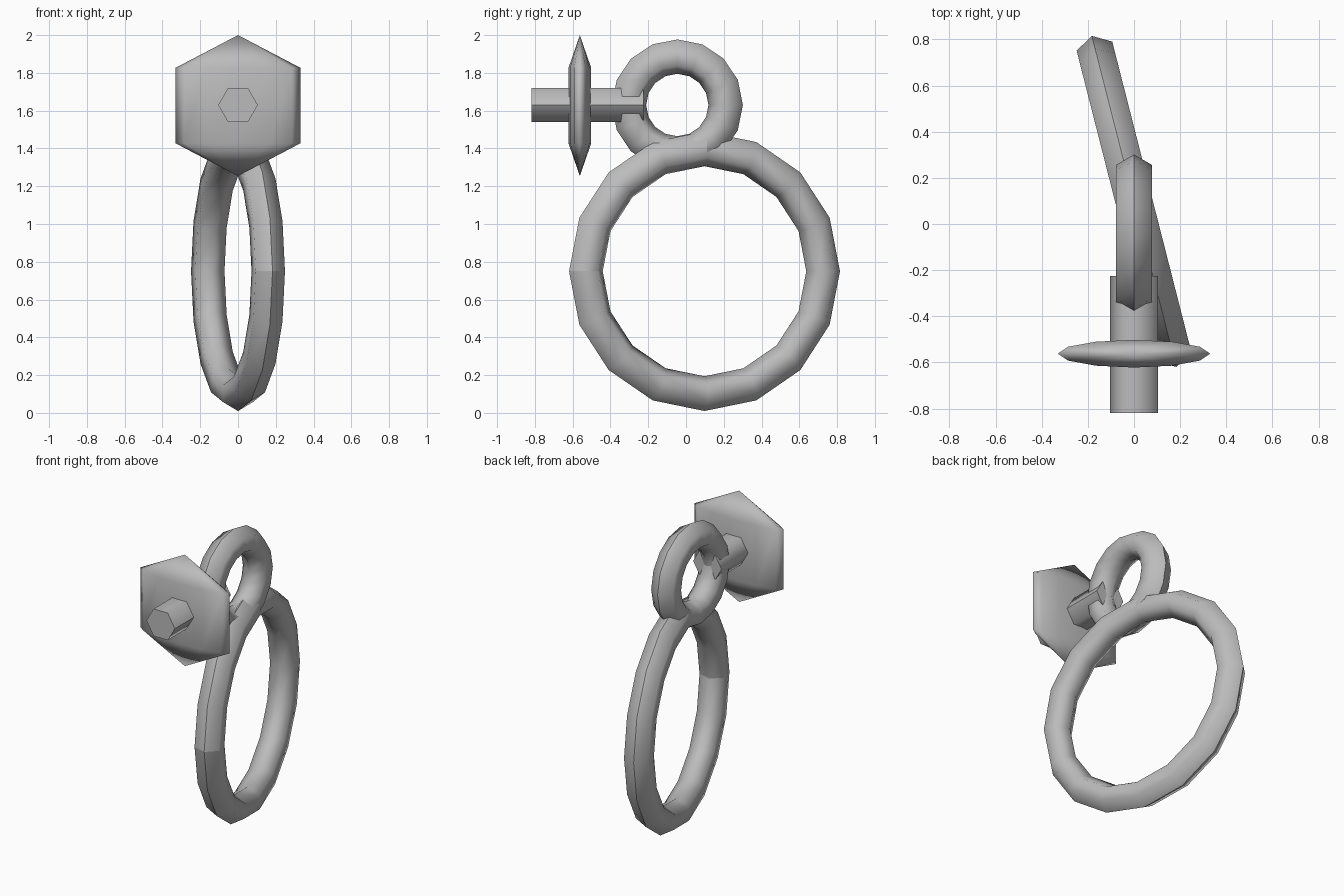
import bpy, bmesh, math
from mathutils import Matrix, Vector

if "Cube" in bpy.data.objects:
    bpy.data.objects.remove(bpy.data.objects["Cube"])

grey = bpy.data.materials.new("grey")
grey.diffuse_color = (0.5, 0.5, 0.5, 1)
grey.use_nodes = True
grey.node_tree.nodes["Principled BSDF"].inputs["Base Color"].default_value = grey.diffuse_color


def finish(name, bm, sharp=lambda e: False):
    """Recalculate normals, smooth the faces, mark chosen edges sharp."""
    bmesh.ops.recalc_face_normals(bm, faces=bm.faces)
    for f in bm.faces:
        f.smooth = True
    for e in bm.edges:
        e.smooth = not sharp(e)
    mesh = bpy.data.meshes.new(name)
    bm.to_mesh(mesh)
    bm.free()
    mesh.materials.append(grey)
    obj = bpy.data.objects.new(name, mesh)
    bpy.context.collection.objects.link(obj)
    return obj


def ring(name, major, minor, centre, turn):
    """Upright ring in the YZ plane: 16 segments of hexagonal tube."""
    bm = bmesh.new()
    n, m = 16, 6
    loops = []
    for i in range(n):
        a = math.tau * i / n
        loop = []
        for j in range(m):
            b = math.tau * j / m
            r = major + minor * math.cos(b)
            loop.append(bm.verts.new((minor * math.sin(b), -r * math.cos(a), r * math.sin(a))))
        loops.append(loop)
    for i in range(n):
        p, q = loops[i], loops[(i + 1) % n]
        for j in range(m):
            k = (j + 1) % m
            bm.faces.new((p[j], p[k], q[k], q[j]))
    start, ridge = set(loops[0]), {l[0] for l in loops}
    obj = finish(name, bm, lambda e: set(e.verts) <= ridge or set(e.verts) <= start)
    obj.location = centre
    obj.rotation_euler.z = turn
    return obj


# Large ring, swung slightly about the vertical, and the small ring above it
ring("large_ring", 0.648, 0.092, (0, 0.098, 0.75), math.radians(14.3))
ring("small_ring", 0.256, 0.091, (0, -0.046, 1.63), 0)

# Hexagonal peg running front to back
bm = bmesh.new()
bmesh.ops.create_cone(bm, cap_ends=True, segments=6, radius1=0.105, radius2=0.105, depth=0.592,
                      matrix=Matrix.Rotation(math.pi / 2, 4, 'X') @ Matrix.Rotation(math.pi / 6, 4, 'Z'))
# turn so that two corners point sideways
if max(v.co.x for v in bm.verts) < 0.1:
    bmesh.ops.rotate(bm, verts=bm.verts, matrix=Matrix.Rotation(math.pi / 6, 3, 'Y'))
peg = finish("peg", bm, lambda e: any(len(f.verts) == 6 for f in e.link_faces)
             or all(v.co.x > 0.1 for v in e.verts))
peg.location = (0, -0.522, 1.63)

# Thin hexagonal shield: two twelve-sided oval loops closed by a point above and below
bm = bmesh.new()
angles = [math.tau * i / 12 for i in range(12)]
low, high = [[bm.verts.new((0.33 * math.cos(a), 0.06 * math.sin(a), z)) for a in angles]
             for z in (-0.2, 0.2)]
top = bm.verts.new(Vector((0, 0, 0.373)))
bottom = bm.verts.new(Vector((0, 0, -0.373)))
for i in range(12):
    k = (i + 1) % 12
    bm.faces.new((low[i], low[k], high[k], high[i]))
    bm.faces.new((high[i], high[k], top))
    bm.faces.new((low[k], low[i], bottom))
shield = finish("shield", bm)
shield.location = (0, -0.562, 1.627)
